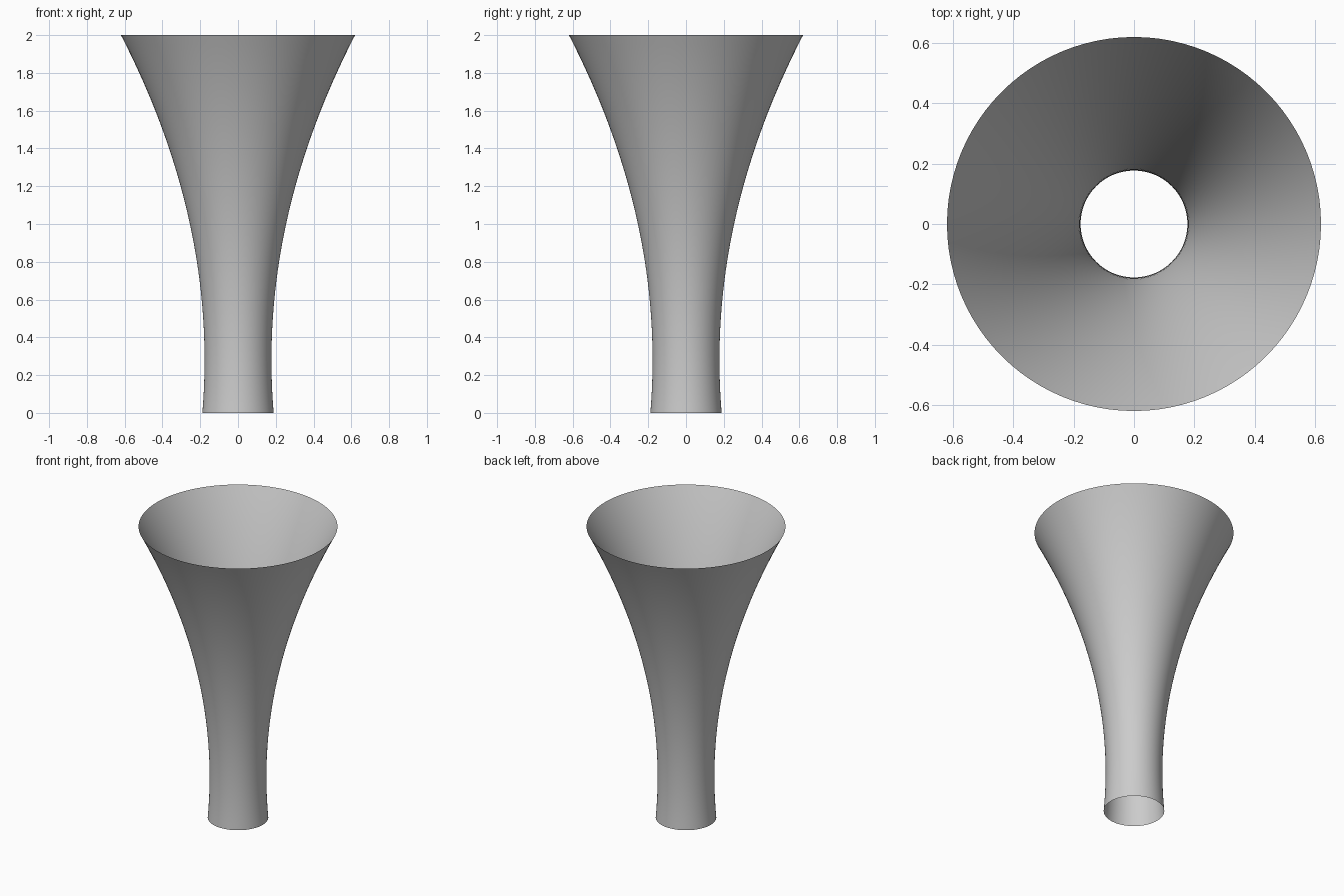
import bpy, bmesh, math

if "Cube" in bpy.data.objects:
    bpy.data.objects.remove(bpy.data.objects["Cube"])

SEGMENTS = 96
RINGS = 40
HEIGHT = 2.0


def radius(z):
    # Narrow waist near the foot, widening smoothly to the mouth
    return 0.177 + 0.1497 * (z - 0.28) ** 2


# Open thin-walled flared tube
bm = bmesh.new()
rings = []
for i in range(RINGS + 1):
    z = HEIGHT * i / RINGS
    r = radius(z)
    rings.append([bm.verts.new((r * math.cos(math.tau * k / SEGMENTS),
                                r * math.sin(math.tau * k / SEGMENTS), z))
                  for k in range(SEGMENTS)])
for low, high in zip(rings, rings[1:]):
    for k in range(SEGMENTS):
        n = (k + 1) % SEGMENTS
        bm.faces.new((low[k], low[n], high[n], high[k])).smooth = True

mesh = bpy.data.meshes.new("flared_tube")
bm.to_mesh(mesh)
bm.free()
tube = bpy.data.objects.new("flared_tube", mesh)
bpy.context.collection.objects.link(tube)
